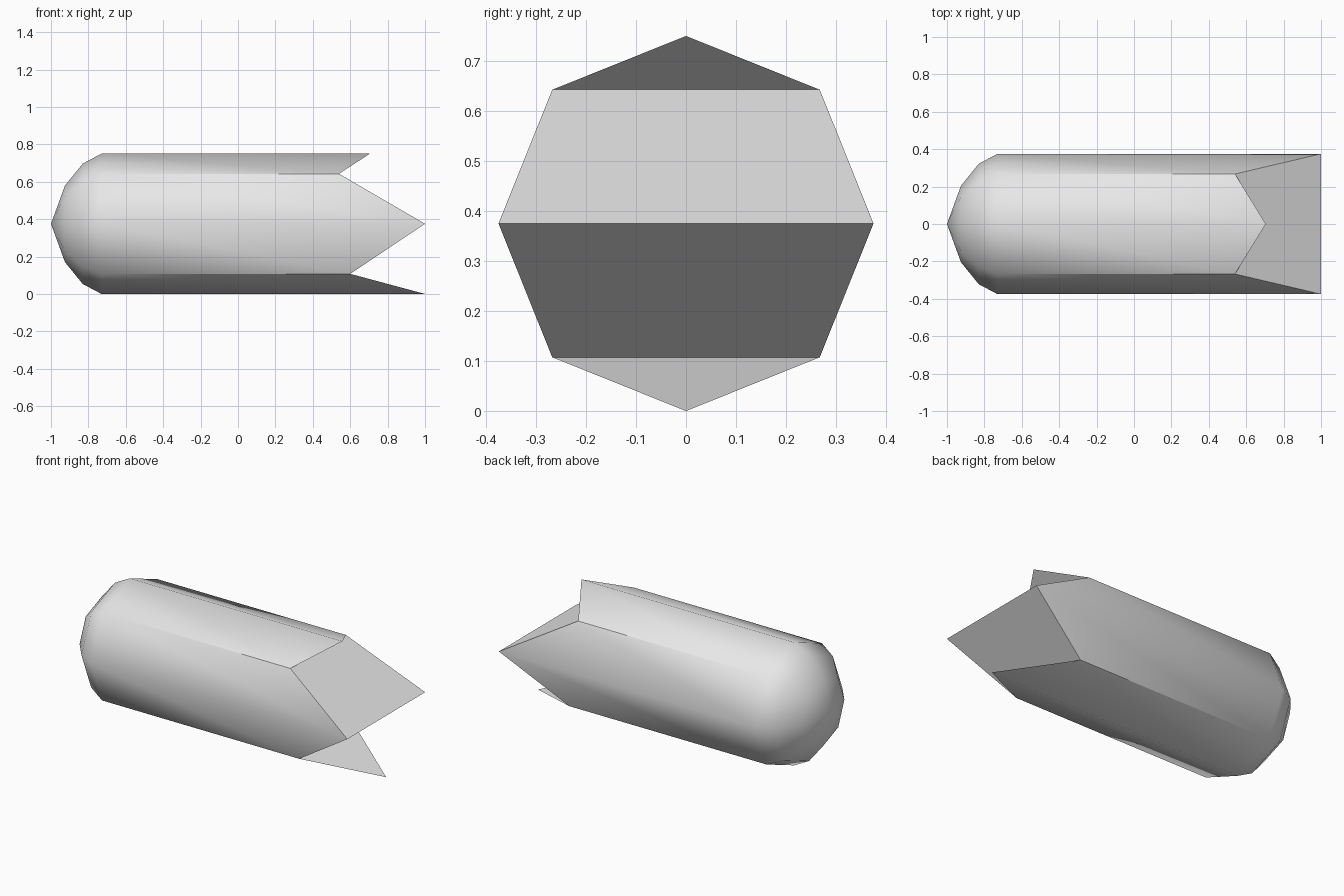
import bpy, bmesh, math

if "Cube" in bpy.data.objects:
    bpy.data.objects.remove(bpy.data.objects["Cube"])

R, D = 0.375, 0.2675                      # octagon radius, diagonal offset
OCT = [(R, 0), (D, D), (0, R), (-D, D), (-R, 0), (-D, -D), (0, -R), (D, -D)]
DOME = [(-0.925, 0.205), (-0.83, 0.322), (-0.73, R)]   # x, radius
NOTCH = [1.0, 0.54, 0.705, 0.54, 1.0, 0.60, 1.0, 0.60]  # x of each long edge's end

bm = bmesh.new()
# domed end and body rings
rings = [[bm.verts.new((x, y * r / R, R + z * r / R)) for y, z in OCT] for x, r in DOME]
rings.append([bm.verts.new((x, y, R + z)) for x, (y, z) in zip(NOTCH, OCT)])
for a, b in zip(rings, rings[1:]):
    for i in range(8):
        j = (i + 1) % 8
        bm.faces.new((a[i], a[j], b[j], b[i]))
tip = bm.verts.new((-1, 0, R))
for i in range(8):
    bm.faces.new((tip, rings[0][(i + 1) % 8], rings[0][i]))
# zigzag cut end: horizontal strips from top to bottom
e = rings[-1]
for ids in ((1, 2, 3), (0, 1, 3, 4), (7, 0, 4, 5), (6, 7, 5)):
    bm.faces.new([e[i] for i in ids])
bmesh.ops.recalc_face_normals(bm, faces=bm.faces)

me = bpy.data.meshes.new("notched_capsule")
bm.to_mesh(me)
bm.free()
mat = bpy.data.materials.new("light grey")
mat.diffuse_color = (0.8, 0.8, 0.8, 1)
mat.use_nodes = True
mat.node_tree.nodes["Principled BSDF"].inputs["Base Color"].default_value = mat.diffuse_color
me.materials.append(mat)
ob = bpy.data.objects.new("notched_capsule", me)
bpy.context.collection.objects.link(ob)
bpy.context.view_layer.objects.active = ob
ob.select_set(True)
bpy.ops.object.shade_smooth_by_angle(angle=math.radians(45))
